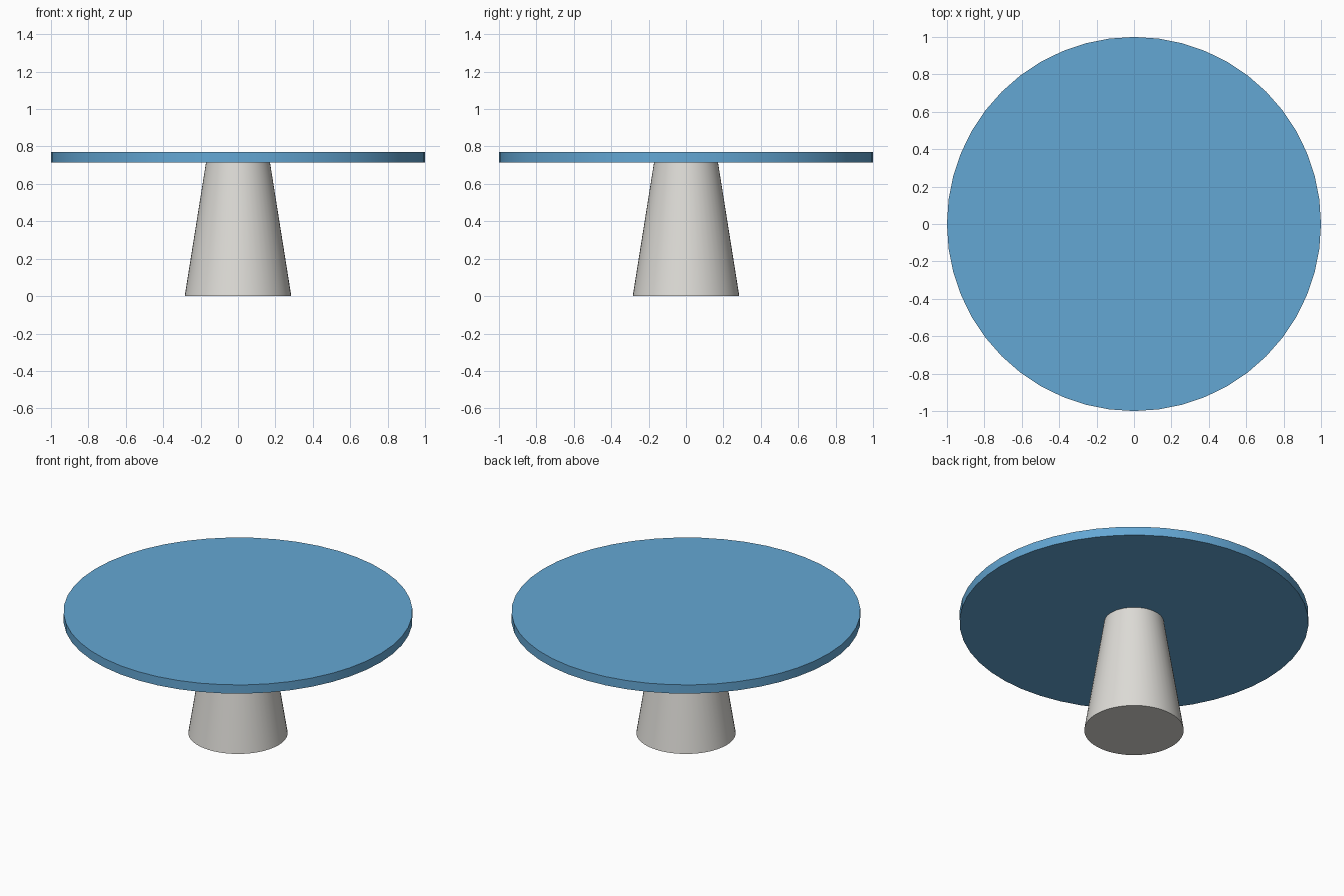
import bpy
import math

cube = bpy.data.objects.get("Cube")
if cube:
    bpy.data.objects.remove(cube, do_unlink=True)


def make_material(name, colour):
    mat = bpy.data.materials.new(name)
    mat.use_nodes = True
    mat.diffuse_color = (*colour, 1)
    mat.node_tree.nodes["Principled BSDF"].inputs["Base Color"].default_value = (*colour, 1)
    return mat


def make_round_part(name, bottom_radius, top_radius, bottom, top, mat):
    bpy.ops.mesh.primitive_cone_add(
        vertices=48, radius1=bottom_radius, radius2=top_radius,
        depth=top - bottom, location=(0, 0, (bottom + top) / 2))
    part = bpy.context.object
    part.name = name
    part.data.materials.append(mat)
    bpy.ops.object.shade_smooth_by_angle(angle=math.radians(30))
    return part


blue = make_material("sky blue", (0.127, 0.386, 0.658))
grey = make_material("warm light grey", (0.73, 0.716, 0.68))

# Tapered pedestal and round table top
make_round_part("pedestal", 0.285, 0.171, 0, 0.715, grey)
make_round_part("table_top", 1, 1, 0.715, 0.77, blue)
